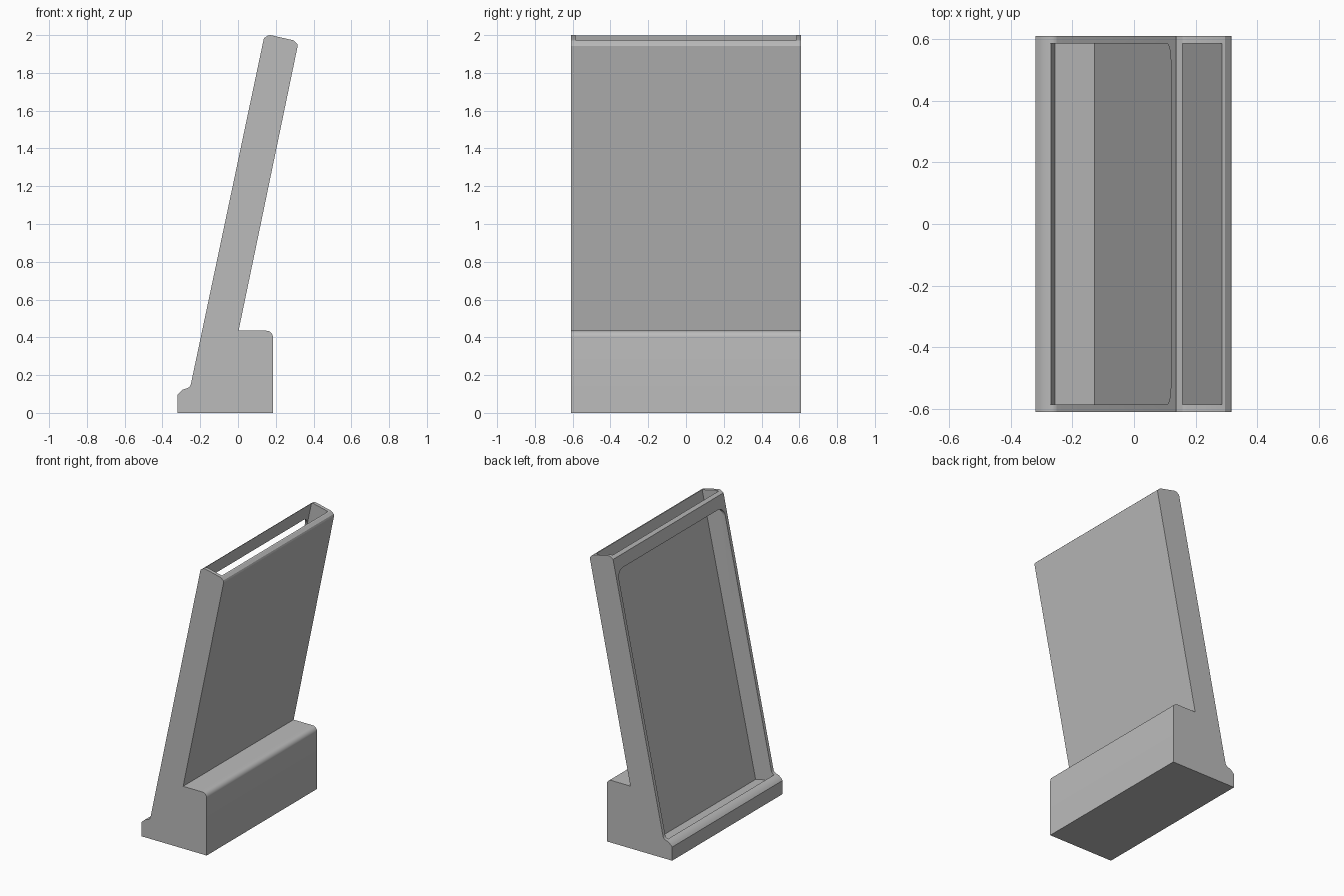
import bpy, bmesh, math
from mathutils import Vector

if "Cube" in bpy.data.objects:
    bpy.data.objects.remove(bpy.data.objects["Cube"])

HALF = 0.61      # half width of the stand
POCKET = 0.586   # half width of the pocket and window


def prism(name, points, offset):
    """Solid made by sweeping a closed outline along an offset."""
    bm = bmesh.new()
    face = bm.faces.new([bm.verts.new(p) for p in points])
    ext = bmesh.ops.extrude_face_region(bm, geom=[face])
    moved = [v for v in ext["geom"] if isinstance(v, bmesh.types.BMVert)]
    bmesh.ops.translate(bm, vec=offset, verts=moved)
    bmesh.ops.recalc_face_normals(bm, faces=bm.faces)
    mesh = bpy.data.meshes.new(name)
    bm.to_mesh(mesh)
    bm.free()
    obj = bpy.data.objects.new(name, mesh)
    bpy.context.collection.objects.link(obj)
    return obj


def arc(cu, cv, r, start, end, n=8):
    """Points on an arc, angles in degrees."""
    return [(cu + r * math.cos(math.radians(start + (end - start) * i / n)),
             cv + r * math.sin(math.radians(start + (end - start) * i / n)))
            for i in range(n + 1)]


def side_prism(name, profile, half):
    return prism(name, [(x, -half, z) for x, z in profile], (0, 2 * half, 0))


# Stand body: foot, leaning slab and front ledge in one side profile
profile = [(-0.32, 0), (0.185, 0)]
profile += arc(0.15, 0.40, 0.035, 0, 90)
profile += [(0.003, 0.435), (0.316, 1.943), (0.313, 1.955), (0.295, 1.972),
            (0.172, 2.0), (0.158, 1.998), (0.137, 1.983),
            (-0.25, 0.15), (-0.254, 0.141), (-0.262, 0.134), (-0.273, 0.129),
            (-0.292, 0.123), (-0.312, 0.105), (-0.32, 0.095)]
stand = side_prism("stand", profile, HALF)

# Pocket, open at the top, with a small retaining lip at its foot
run = 0.2165
pocket = side_prism("pocket_cutter", [
    (-0.128, 0.060), (0.285 + run * 0.2, 2.172), (0.158 + run * 0.2, 2.197),
    (-0.245, 0.140), (-0.270, 0.131), (-0.256, 0.088)], POCKET)

# Front window with rounded upper corners, cut square to the slab
r, top, low = 0.06, 1.883, 0.11
outline = [(-POCKET, low), (POCKET, low)]
outline += arc(POCKET - r, top - r, r, 0, 90)
outline += arc(-POCKET + r, top - r, r, 90, 180)
window = prism("window_cutter",
               [(-0.192 + run * (z - 0.074), y, z) for y, z in outline],
               Vector((-0.977, 0, 0.211)) * 0.16)

bpy.context.view_layer.objects.active = stand
stand.select_set(True)
for cutter in (pocket, window):
    mod = stand.modifiers.new(cutter.name, 'BOOLEAN')
    mod.operation = 'DIFFERENCE'
    mod.solver = 'EXACT'
    mod.object = cutter
    cutter.select_set(False)
    bpy.ops.object.modifier_apply(modifier=mod.name)
    bpy.data.objects.remove(cutter)

# Plain grey finish
grey = bpy.data.materials.new("grey")
grey.diffuse_color = (0.5, 0.5, 0.5, 1)
grey.use_nodes = True
grey.node_tree.nodes["Principled BSDF"].inputs["Base Color"].default_value = grey.diffuse_color
stand.data.materials.clear()
stand.data.materials.append(grey)
bpy.ops.object.shade_smooth_by_angle(angle=math.radians(25))
